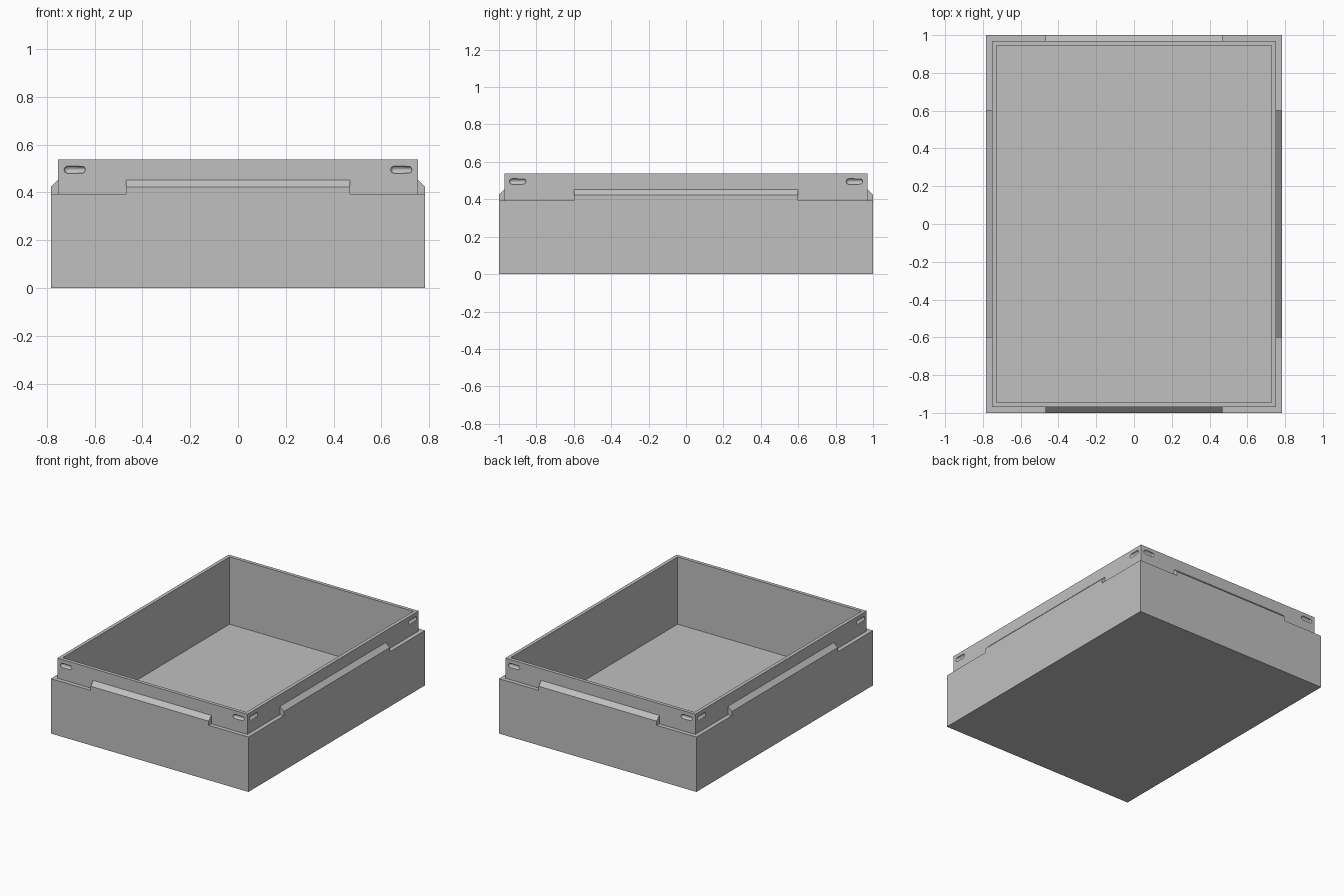
import bpy
import bmesh
from math import radians
from mathutils import Matrix

if "Cube" in bpy.data.objects:
    bpy.data.objects.remove(bpy.data.objects["Cube"], do_unlink=True)

HALF_X, HALF_Y = 0.783, 1.0      # outer footprint
STEP, WALL = 0.03, 0.055         # ledge width, full wall thickness
LEDGE_Z, TOP_Z, FLOOR_Z = 0.393, 0.537, 0.055

GREY = (0.53, 0.53, 0.53, 1)
grey = bpy.data.materials.new("plain grey")
grey.use_nodes = True
grey.diffuse_color = GREY
grey.node_tree.nodes["Principled BSDF"].inputs["Base Color"].default_value = GREY


def make_object(name, bm):
    bmesh.ops.recalc_face_normals(bm, faces=bm.faces)
    mesh = bpy.data.meshes.new(name)
    bm.to_mesh(mesh)
    bm.free()
    obj = bpy.data.objects.new(name, mesh)
    mesh.materials.append(grey)
    bpy.context.collection.objects.link(obj)
    return obj


def loft(name, rings):
    """Bridge successive rings of points and cap both ends."""
    bm = bmesh.new()
    loops = [[bm.verts.new(p) for p in ring] for ring in rings]
    for a, b in zip(loops, loops[1:]):
        for i in range(len(a)):
            j = (i + 1) % len(a)
            bm.faces.new((a[i], a[j], b[j], b[i]))
    bm.faces.new(loops[0])
    bm.faces.new(loops[-1])
    return make_object(name, bm)


def rectangle(inset, z):
    x, y = HALF_X - inset, HALF_Y - inset
    return [(-x, -y, z), (x, -y, z), (x, y, z), (-x, y, z)]


def clip_tab(reach, half_length):
    """Chamfered strip on the ledge, flush with the outer wall."""
    low, mid, high = LEDGE_Z - 0.02, LEDGE_Z + 0.03, LEDGE_Z + 0.065
    profile = [(reach, low), (reach, mid), (reach - STEP, mid + STEP),
               (reach - STEP - 0.008, mid + STEP), (reach - STEP - 0.008, low)]
    return loft("clip_tab", [[(x, -d, z) for d, z in profile]
                             for x in (-half_length, half_length)])


def slot_cutter(x, reach):
    """Rounded horizontal groove pressed into the lip."""
    bm = bmesh.new()
    bmesh.ops.create_uvsphere(bm, u_segments=16, v_segments=8, radius=0.0155,
                              matrix=Matrix.Rotation(radians(90), 4, 'Y'))
    middle = [e for e in bm.edges if all(abs(v.co.x) < 1e-5 for v in e.verts)]
    bmesh.ops.bisect_plane(bm, geom=bm.verts[:] + bm.edges[:] + bm.faces[:],
                           plane_co=(0, 0, 0), plane_no=(1, 0, 0))
    for v in bm.verts:
        v.co.x += 0.029 if v.co.x > 1e-5 else -0.029
    bmesh.ops.translate(bm, verts=bm.verts, vec=(x, -(reach - STEP), 0.495))
    return make_object("slot_cutter", bm)


def combine(target, tool, operation):
    mod = target.modifiers.new(operation.title(), 'BOOLEAN')
    mod.operation, mod.solver, mod.object = operation, 'EXACT', tool
    bpy.context.view_layer.objects.active = target
    bpy.ops.object.modifier_apply(modifier=mod.name)
    bpy.data.objects.remove(tool, do_unlink=True)


# Open tray: outer wall, ledge, raised lip and cavity
tray = loft("tray", [rectangle(0, 0), rectangle(0, LEDGE_Z),
                     rectangle(STEP, LEDGE_Z), rectangle(STEP, TOP_Z),
                     rectangle(WALL, TOP_Z), rectangle(WALL, FLOOR_Z)])

# Each side gets one clip tab and two slots near its ends
for angle in (0, 90, 180, 270):
    on_end = angle % 180 == 0
    reach, width, tab = (HALF_Y, HALF_X, 0.468) if on_end else (HALF_X, HALF_Y, 0.6)
    turn = Matrix.Rotation(radians(angle), 4, 'Z')
    tools = [(clip_tab(reach, tab), 'UNION')]
    tools += [(slot_cutter(s * (width - 0.1), reach), 'DIFFERENCE') for s in (-1, 1)]
    for tool, operation in tools:
        tool.data.transform(turn)
        combine(tray, tool, operation)

# Merge leftover coplanar faces and keep every face flat
bm = bmesh.new()
bm.from_mesh(tray.data)
bmesh.ops.remove_doubles(bm, verts=bm.verts, dist=1e-5)
bmesh.ops.dissolve_limit(bm, angle_limit=radians(1), verts=bm.verts, edges=bm.edges)
bm.to_mesh(tray.data)
bm.free()
tray.data.shade_flat()
